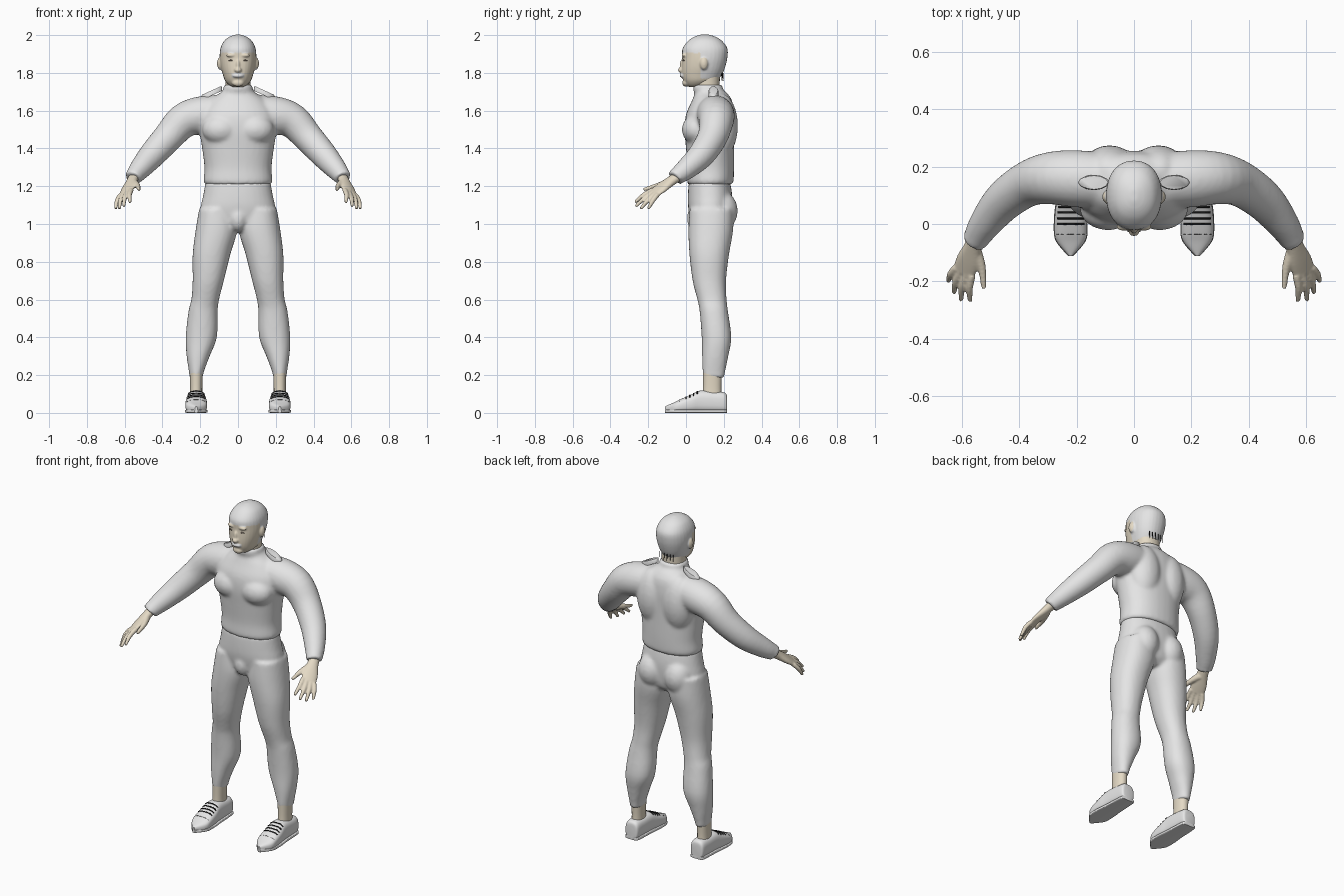
import bpy, bmesh, math
from mathutils import Vector, Matrix

cube = bpy.data.objects.get("Cube")
if cube:
    bpy.data.objects.remove(cube, do_unlink=True)


def material(name, r, g, b):
    mat = bpy.data.materials.new(name)
    mat.use_nodes = True
    mat.diffuse_color = (r, g, b, 1)
    shader = mat.node_tree.nodes["Principled BSDF"]
    shader.inputs["Base Color"].default_value = (r, g, b, 1)
    shader.inputs["Roughness"].default_value = .8
    return mat


cloth = material("light_grey_cloth", .78, .78, .78)
hair = material("pale_grey_hair", .78, .78, .78)
leather = material("white_shoe", .8, .8, .8)
skin = material("skin", .78, .7, .56)
black = material("black", .01, .01, .01)
eye_tone = material("eye_brown", .25, .2, .16)


def spline(rows, steps=4):
    """Catmull-Rom resampling of a table of rows."""
    out = []
    last = len(rows) - 1
    for i in range(last):
        a, b, c, d = (rows[min(max(i + k, 0), last)] for k in (-1, 0, 1, 2))
        for s in range(steps):
            t = s / steps
            out.append([q + .5 * t * (r - p + t * (2*p - 5*q + 4*r - w + t * (3*(q - r) + w - p)))
                        for p, q, r, w in zip(a, b, c, d)])
    return out + [list(rows[-1])]


def signed_power(value, power):
    return math.copysign(abs(value) ** (2 / power), value)


def loft(bm, sections, sides=32, power=2):
    """Skin superellipse sections (centre, half axis u, half axis v) and cap the ends."""
    rings = []
    for centre, u, v in sections:
        ring = []
        for k in range(sides):
            a = math.tau * k / sides
            point = centre + u * signed_power(math.cos(a), power) + v * signed_power(math.sin(a), power)
            ring.append(bm.verts.new(point))
        rings.append(ring)
    for low, high in zip(rings, rings[1:]):
        for k in range(sides):
            n = (k + 1) % sides
            bm.faces.new((low[k], low[n], high[n], high[k]))
    bm.faces.new(rings[0][::-1])
    bm.faces.new(rings[-1])


def column(bm, rows, power=2.2):
    """Upright loft from rows of height, left, right, front, back."""
    loft(bm, [(Vector(((x0 + x1) / 2, (y0 + y1) / 2, z)),
               Vector(((x1 - x0) / 2, 0, 0)), Vector((0, (y1 - y0) / 2, 0)))
              for z, x0, x1, y0, y1 in spline(rows)], power=power)


def centred(rows):
    return [(z, -w, w, y0, y1) for z, w, y0, y1 in rows]


def tube(bm, rows, sides=16):
    """Round limb along rows of x, y, z, radius."""
    rows = spline(rows)
    points = [Vector(r[:3]) for r in rows]
    sections = []
    for i, p in enumerate(points):
        along = points[min(i + 1, len(points) - 1)] - points[max(i - 1, 0)]
        u = along.cross(Vector((0, 1, 0))).normalized()
        v = along.cross(u).normalized()
        sections.append((p, u * rows[i][3], v * rows[i][3]))
    loft(bm, sections, sides)


def ball(bm, centre, radii):
    bmesh.ops.create_uvsphere(bm, u_segments=24, v_segments=16, radius=1,
                              matrix=Matrix.Translation(centre) @ Matrix.Diagonal((*radii, 1)))


def finish(name, bm, mats, voxel=0, smooth=6, mirror=True, rule=None):
    """Turn a bmesh into a part: mirror it, fuse overlapping volumes, soften, colour."""
    bmesh.ops.recalc_face_normals(bm, faces=bm.faces[:])
    mesh = bpy.data.meshes.new(name)
    bm.to_mesh(mesh)
    bm.free()
    obj = bpy.data.objects.new(name, mesh)
    bpy.context.collection.objects.link(obj)
    if mirror:
        obj.modifiers.new("mirror", 'MIRROR').use_mirror_merge = False
    if voxel:
        fuse = obj.modifiers.new("fuse", 'REMESH')
        fuse.mode = 'VOXEL'
        fuse.voxel_size = voxel
        soften = obj.modifiers.new("soften", 'SMOOTH')
        soften.factor = .5
        soften.iterations = smooth
    graph = bpy.context.evaluated_depsgraph_get()
    mesh = bpy.data.meshes.new_from_object(obj.evaluated_get(graph))
    obj.modifiers.clear()
    obj.data = mesh
    mesh.materials.clear()
    for mat in mats:
        mesh.materials.append(mat)
    for face in mesh.polygons:
        face.use_smooth = True
        face.material_index = rule(face.center) if rule else 0
    if not voxel:
        mesh.set_sharp_from_angle(angle=math.radians(45))
    return obj


# Shirt: trunk with collar, sleeves, chest and back muscles
bm = bmesh.new()
column(bm, centred([(1.21, .174, .01, .245), (1.23, .182, .006, .252), (1.3, .178, .008, .255),
                    (1.4, .19, 0, .255), (1.5, .205, -.008, .255), (1.58, .2, 0, .255),
                    (1.65, .155, .03, .245), (1.69, .1, .045, .22), (1.71, .08, .038, .197),
                    (1.738, .077, .038, .193)]))
tube(bm, [(.08, .15, 1.59, .095), (.2, .158, 1.575, .1), (.29, .16, 1.545, .092), (.37, .14, 1.46, .08),
          (.455, .08, 1.365, .071), (.52, 0, 1.29, .057), (.548, -.045, 1.255, .047),
          (.556, -.058, 1.242, .046)], 24)
ball(bm, (.09, .055, 1.5), (.1, .077, .08))
ball(bm, (.085, .185, 1.52), (.1, .09, .17))
finish("shirt", bm, [cloth], .01)

# Trousers: hips, seat and legs
bm = bmesh.new()
column(bm, centred([(1.222, .172, .014, .234), (1.15, .185, .01, .245), (1.08, .198, .012, .245),
                    (1, .18, .03, .235), (.96, .1, .06, .2)]))
column(bm, [(1.08, .02, .206, .02, .25), (.97, .004, .224, .013, .25), (.84, .04, .24, .018, .228),
            (.7, .075, .24, .035, .212), (.6, .1, .247, .06, .215), (.54, .108, .262, .072, .222),
            (.4, .112, .277, .083, .24), (.3, .15, .272, .085, .224), (.22, .18, .26, .088, .208),
            (.185, .186, .256, .092, .202)])
ball(bm, (.087, .185, 1.07), (.085, .089, .105))
ball(bm, (0, .055, 1.03), (.05, .05, .07))
finish("trousers", bm, [cloth], .01)

# Shoulder tabs
bm = bmesh.new()
loft(bm, [(Vector((.14, .145, z)), Vector((.055, 0, -.025)) * s, Vector((0, .027, 0)) * s)
          for z, s in ((1.68, 1), (1.702, 1), (1.707, .9))], 12, 1.8)
finish("shoulder_tabs", bm, [cloth])

# Hands: palm, four fingers and a thumb
bm = bmesh.new()
wrist, knuckles = Vector((.548, -.04, 1.255)), Vector((.593, -.165, 1.167))
across = Vector((.04, .02, -.0175)).normalized()
normal = (knuckles - wrist).cross(across).normalized()
loft(bm, [(wrist.lerp(knuckles, t), across * a, normal * b)
          for t, a, b in spline([(0, .031, .027), (.3, .032, .024), (.7, .044, .019), (1.05, .043, .013)])])
tips = [(.572, -.27, 1.115), (.604, -.267, 1.093), (.628, -.24, 1.08), (.648, -.2, 1.08)]
for i, tip in enumerate(tips):
    base = knuckles + across * (.022 * i - .033)
    bend = base.lerp(Vector(tip), .5) + Vector((.006, 0, .006))
    tube(bm, [(*base, .0135), (*bend, .0125), (*tip, .008)])
tube(bm, [(.555, -.09, 1.22, .022), (.532, -.15, 1.203, .015), (.524, -.225, 1.182, .009)])
finish("hands", bm, [skin], .005, 4)

# Neck and ankles
bm = bmesh.new()
column(bm, centred([(1.66, .066, .055, .18), (1.72, .066, .05, .178), (1.8, .068, .05, .18)]))
finish("neck", bm, [skin], mirror=False)
bm = bmesh.new()
column(bm, [(.07, .188, .256, .085, .19), (.13, .189, .254, .09, .187), (.21, .186, .256, .09, .19)])
finish("ankles", bm, [skin])

# Head with nose, chin, ears and brow; the scalp is hair
bm = bmesh.new()
column(bm, centred([(1.726, .03, .015, .08), (1.738, .05, 0, .12), (1.76, .069, -.014, .165),
                    (1.79, .08, -.022, .19), (1.83, .091, -.023, .207), (1.88, .097, -.02, .219),
                    (1.93, .093, -.018, .219), (1.97, .073, .012, .19), (1.992, .044, .045, .155),
                    (2.003, .012, .08, .12)]))
ball(bm, (0, -.022, 1.815), (.02, .021, .016))
ball(bm, (0, -.02, 1.84), (.011, .014, .03))
ball(bm, (0, 0, 1.747), (.032, .02, .02))
ball(bm, (0, -.018, 1.785), (.03, .016, .011))
ball(bm, (.036, -.01, 1.893), (.026, .014, .01))
ball(bm, (.094, .095, 1.85), (.017, .022, .034))


def head_colour(c):
    face = c.z < 1.905 and c.y < .08
    ear = abs(c.x) > .1
    nape = c.z < 1.77
    lips = c.y < .0 and abs(c.x) < .034 and 1.775 < c.z < 1.8
    return 1 if (face or ear or nape) and not lips else 0


finish("head", bm, [hair, skin], .005, 4, rule=head_colour)

# Eyes
bm = bmesh.new()
ball(bm, (.037, -.012, 1.866), (.014, .006, .004))
finish("eyes", bm, [eye_tone])

# Loose hair strands at the nape
bm = bmesh.new()
for i in range(3):
    x = .01 + .018 * i
    tube(bm, [(x, .2 - x / 4, 1.8, .002), (x, .2 - x / 4, 1.78, .002), (x, .202 - x / 4, 1.757, .001)], 6)
finish("nape_strands", bm, [black])

# Shoes: rows of depth, half width, top height
foot_x = .221
rows = spline([(.217, .028, .08), (.207, .042, .107), (.15, .047, .114), (.075, .051, .118),
               (.03, .056, .098), (-.03, .057, .072), (-.06, .05, .057), (-.09, .027, .044),
               (-.112, .006, .034)])
bm = bmesh.new()
loft(bm, [(Vector((foot_x, y, top / 2)), Vector((w, 0, 0)), Vector((0, 0, top / 2)))
          for y, w, top in rows], 32, 2.8)
finish("shoes", bm, [leather])
bm = bmesh.new()
loft(bm, [(Vector((foot_x, y, .009)), Vector((w + .002, 0, 0)), Vector((0, 0, .009)))
          for y, w, top in rows], 32, 6)
finish("soles", bm, [leather])


def shoe_band(bm, y, radius, start, end):
    """Thin cord lying over the top of the shoe at one depth."""
    _, w, top = min(rows, key=lambda r: abs(r[0] - y))
    near = [r for r in rows if r[0] >= y][-1]
    far = [r for r in rows if r[0] < y][0]
    t = (near[0] - y) / (near[0] - far[0])
    w, top = (near[k] + (far[k] - near[k]) * t for k in (1, 2))
    cord = []
    for k in range(7):
        a = math.radians(start + (end - start) * k / 6)
        cord.append((foot_x + w * signed_power(math.cos(a), 2.8), y,
                     top / 2 * (1 + signed_power(math.sin(a), 2.8)), radius))
    tube(bm, cord, 8)


# Laces and toe stitching
bm = bmesh.new()
for i in range(4):
    shoe_band(bm, .06 - .02 * i, .0035, 42, 138)
finish("laces", bm, [black])
bm = bmesh.new()
for i in range(5):
    shoe_band(bm, -.035, .001, 35 + 23 * i, 50 + 23 * i)
finish("toe_stitching", bm, [black])
